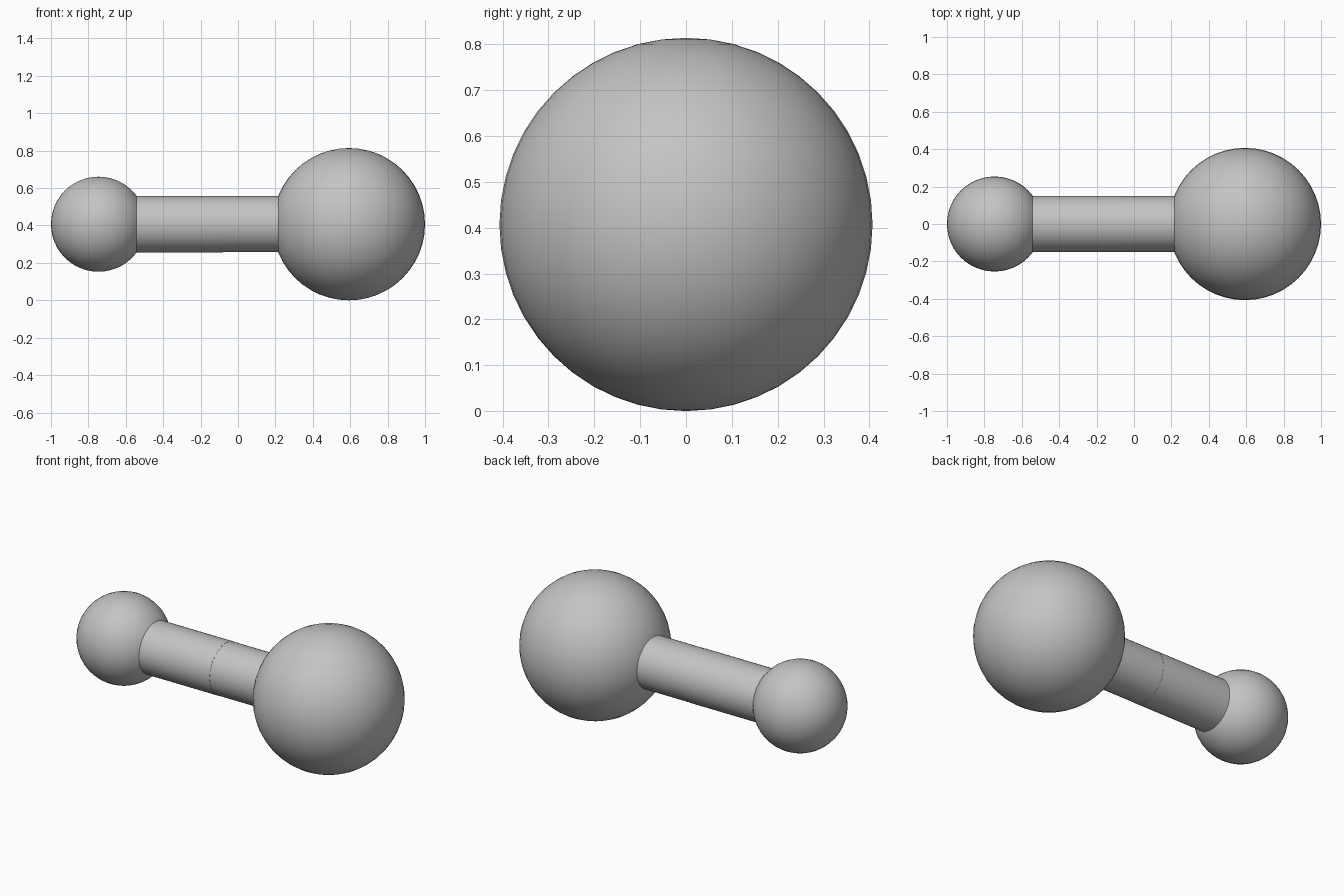
import bpy
from math import pi

cube = bpy.data.objects.get("Cube")
if cube:
    bpy.data.objects.remove(cube, do_unlink=True)

AXIS_Z = 0.407

# Single plain grey
grey = bpy.data.materials.new("plain grey")
grey.use_nodes = True
colour = (0.55, 0.55, 0.55, 1)
grey.diffuse_color = colour
grey.node_tree.nodes["Principled BSDF"].inputs["Base Color"].default_value = colour


def finish(name):
    obj = bpy.context.object
    obj.name = name
    obj.data.materials.append(grey)
    bpy.ops.object.shade_smooth_by_angle()


def ball(name, x, radius):
    bpy.ops.mesh.primitive_uv_sphere_add(
        segments=48, ring_count=24, radius=radius, location=(x, 0, AXIS_Z))
    finish(name)


def rod(name, x0, x1, radius):
    bpy.ops.mesh.primitive_cylinder_add(
        vertices=48, radius=radius, depth=x1 - x0,
        location=((x0 + x1) / 2, 0, AXIS_Z), rotation=(0, pi / 2, 0))
    finish(name)


# Balls at the two ends
ball("large_ball", 0.593, 0.407)
ball("small_ball", -0.746, 0.254)

# Two rod halves, overlapping in the middle
rod("large_ball_rod", -0.33, 0.5, 0.15)
rod("small_ball_rod", -0.7, -0.08, 0.151)
